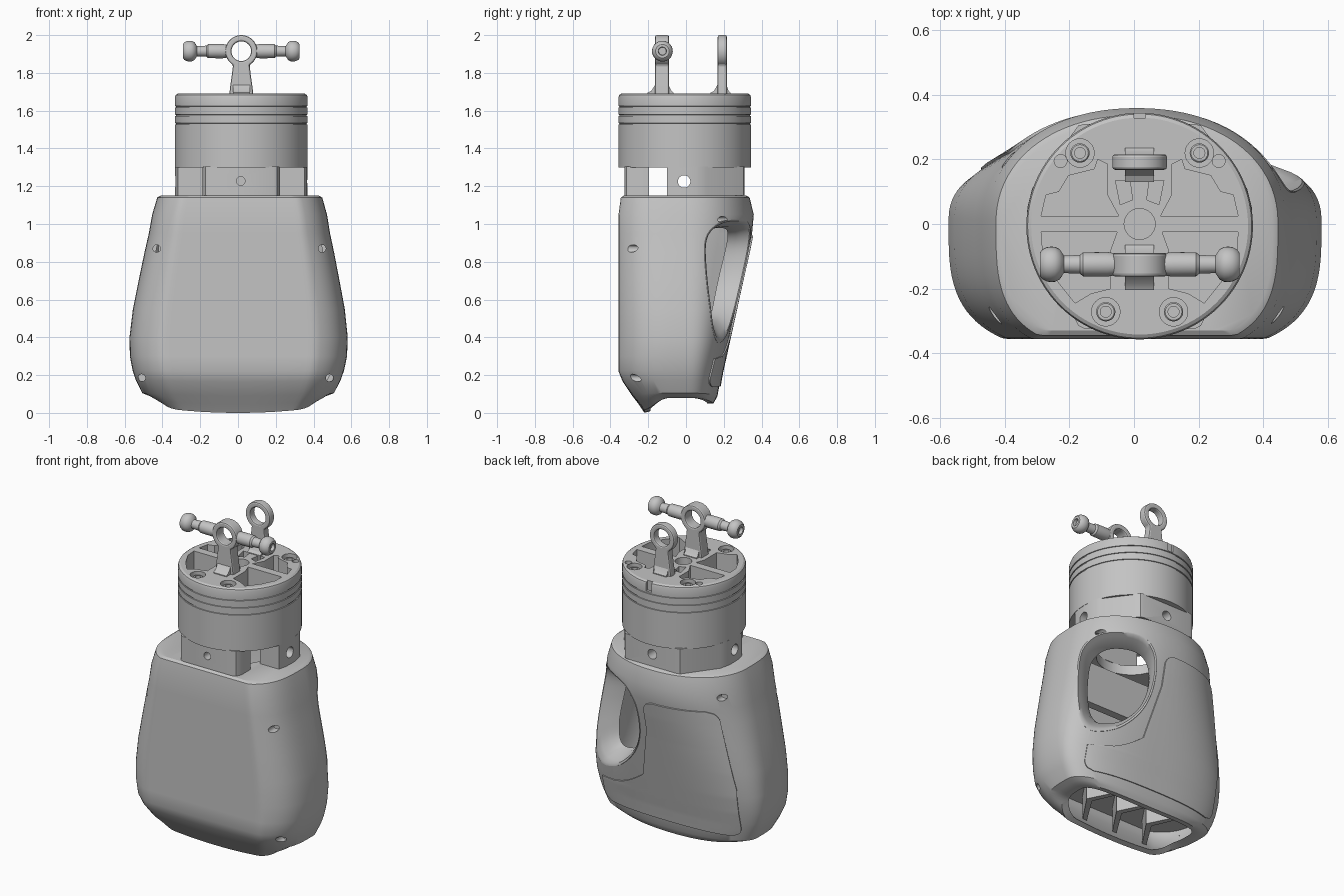
import bpy, bmesh, math
from mathutils import Vector
from mathutils.bvhtree import BVHTree

if "Cube" in bpy.data.objects:
    bpy.data.objects.remove(bpy.data.objects["Cube"])

CX, CY = 0.0175, -0.0065          # wrist axis
grey = bpy.data.materials.new("body_grey")
grey.diffuse_color = (0.55, 0.55, 0.55, 1)
grey.use_nodes = True
grey.node_tree.nodes["Principled BSDF"].inputs["Base Color"].default_value = grey.diffuse_color


def loft(name, rings, caps=True, closed=False, angle=32):
    """Skin a list of equal-length point loops."""
    bm = bmesh.new()
    rows = [[bm.verts.new(p) for p in r] for r in rings]
    n = len(rows[0])
    pairs = list(zip(rows, rows[1:])) + ([(rows[-1], rows[0])] if closed else [])
    for a, b in pairs:
        for i in range(n):
            j = (i + 1) % n
            bm.faces.new((a[i], a[j], b[j], b[i]))
    if caps and not closed:
        bm.faces.new(rows[0])
        bm.faces.new(rows[-1])
    bmesh.ops.recalc_face_normals(bm, faces=bm.faces)
    return finish(name, bm, angle)


def finish(name, bm, angle=32):
    me = bpy.data.meshes.new(name)
    bm.to_mesh(me)
    bm.free()
    me.materials.append(grey)
    ob = bpy.data.objects.new(name, me)
    bpy.context.collection.objects.link(ob)
    shade(ob, angle)
    return ob


def shade(ob, angle=32):
    bpy.ops.object.select_all(action='DESELECT')
    ob.select_set(True)
    bpy.context.view_layer.objects.active = ob
    bpy.ops.object.shade_smooth_by_angle(angle=math.radians(angle))


def modify(ob, kind, **kw):
    m = ob.modifiers.new(kind.lower(), kind)
    for k, v in kw.items():
        setattr(m, k, v)
    bpy.context.view_layer.objects.active = ob
    bpy.ops.object.modifier_apply(modifier=m.name)
    shade(ob)


def cut(ob, *cutters):
    for c in cutters:
        modify(ob, 'BOOLEAN', object=c, operation='DIFFERENCE', solver='EXACT')
        bpy.data.objects.remove(c)


def lathe(name, profile, center, axis='Z', n=32, closed=False):
    """Spin (radius, position) pairs round an axis through center."""
    rings = []
    for r, h in profile:
        ring = []
        for i in range(n):
            a = 2 * math.pi * i / n
            u, v = r * math.cos(a), r * math.sin(a)
            p = {'X': (h, u, v), 'Y': (u, h, v), 'Z': (u, v, h)}[axis]
            ring.append(Vector(center) + Vector(p))
        rings.append(ring)
    return loft(name, rings, closed=closed)


def rod(name, r, a, b, center, axis='Z', n=32):
    return lathe(name, [(r, a), (r, b)], center, axis, n)


def prism_z(name, pts, z0, z1):
    return loft(name, [[(x, y, z) for x, y in pts] for z in (z0, z1)])


def box(name, x0, x1, y0, y1, z0, z1):
    return prism_z(name, [(x0, y0), (x1, y0), (x1, y1), (x0, y1)], z0, z1)


# ---- palm shell: cross-sections (z, half width, front, back, side lift)
SECT = [(1.15, .42, -.33, .32, 0), (1.14, .437, -.345, .337, 0), (1.05, .463, -.357, .359, 0),
        (.95, .48, -.357, .35, 0), (.85, .502, -.357, .33, 0), (.7, .532, -.357, .296, 0),
        (.55, .561, -.357, .263, 0), (.4, .578, -.357, .23, 0), (.3, .575, -.357, .208, 0),
        (.22, .56, -.357, .19, .005), (.165, .543, -.335, .18, .01),
        (.09, .508, -.285, .167, .015), (.045, .475, -.25, .155, .025), (0, .435, -.22, .145, .03)]


def section(s, t=0.0, n=96):
    z, w, yf, yb, lift = s
    w, yf, yb = w - t, yf + t, yb - t
    eb = 2.65 - .5 * min(max((z - .4) / .5, 0), 1)   # back gets rounder upwards
    out = []
    for i in range(n):
        a = 2 * math.pi * (i + .5) / n
        c, sn = math.cos(a), math.sin(a)
        e = eb if sn > 0 else 3.2
        x = w * math.copysign(abs(c) ** (2 / e), c)
        y = abs(sn) ** (2 / e)
        y = yb * y if sn > 0 else max(yf, yf * y * 1.127)
        zz = z + lift * (x / w) ** 2
        if z < .05:                    # arched lower rim
            k = min(max((y + .22) / .12, 0), 1)
            zz += (.05 if z == 0 else .022) * k * k * (3 - 2 * k)
        out.append((x + .008 * z, y, zz))
    return out


inner = [section(s, .032) for s in reversed(SECT[2:])]
inner.append(section((1.09, .45, -.34, .33, 0), .035))
shell = loft("palm_shell", [section(s) for s in SECT] + inner, angle=32)
bm = bmesh.new()
bm.from_mesh(shell.data)
tree = BVHTree.FromBMesh(bm)
bm.free()


def project(p, d):
    hit = tree.ray_cast(Vector(p), Vector(d))[0]
    return hit if hit else Vector(p)


# ---- thumb opening in the back right corner, with a funnel-shaped rim
D = Vector((1, 1, 0)).normalized()
U = Vector((-1, 1, 0)).normalized()
KEYS = [(-.06, 1.02), (.09, 1.0), (.15, .9), (.13, .72), (.06, .56), (-.06, .43),
        (-.19, .38), (-.255, .43), (-.28, .56), (-.283, .75), (-.26, .92), (-.18, 1.0)]
outline = []
for i in range(len(KEYS)):            # smooth closed curve through the key points
    p0, p1, p2, p3 = [Vector(KEYS[(i + k) % len(KEYS)]) for k in (-1, 0, 1, 2)]
    for s in range(5):
        t = s / 5
        outline.append(.5 * (2 * p1 + (p2 - p0) * t + (2 * p0 - 5 * p1 + 4 * p2 - p3) * t * t
                             + (3 * p1 - p0 - 3 * p2 + p3) * t ** 3))
mid = Vector((-.07, .84))


def opening(scale, depth):
    ring = []
    for p in outline:
        q = mid + (p - mid) * scale
        base = U * p.x + Vector((0, 0, p.y))
        h = project(base + D * 2, -D).dot(D) - depth
        ring.append(U * q.x + Vector((0, 0, q.y)) + D * h)
    return ring


rim = [opening(1.02, -.002), opening(.98, .0), opening(.92, .025), opening(.82, .07),
       opening(.77, .12), opening(.84, .12), opening(1.01, .04)]
loft("thumb_rim", rim, closed=True, angle=45)
cutter = loft("thumb_cutter", [[U * p.x + Vector((0, 0, p.y)) + D * h for p in outline] for h in (.1, .8)])

# ---- back cover plate, laid on the shell
rows = []
for i in range(61):
    z = .14 + .8 * i / 60
    e = max(0, .06 - (z - .14), z - .88) / .06
    inset = .06 * (1 - math.sqrt(max(0, 1 - min(e, 1) ** 2)))
    k = min(max((z - .29) / .13, 0), 1)
    k = k ** .4
    right = .47 * (1 - k) + (.055 + .09 * (z < .75) * (.75 - z) / .4) * k
    left = -.47 + .09 * max(0, z - .45) / .48
    rows.append([project((left + inset + (right - left - 2 * inset) * j / 40, 2, z), (0, -1, 0)) for j in range(41)])
bm = bmesh.new()
vs = [[bm.verts.new(p) for p in r] for r in rows]
for a, b in zip(vs, vs[1:]):
    for j in range(40):
        bm.faces.new((a[j + 1], a[j], b[j], b[j + 1]))
panel = finish("back_cover", bm)
modify(panel, 'SOLIDIFY', thickness=.016, offset=0)

# ---- shell openings and screw recesses
cut(shell, cutter, rod("top_cutter", .2, 1.0, 1.25, (CX, 0, 0)))
for x, y, z in ((-.43, -.225, .87), (.445, -.225, .87), (-.51, -.2, .185), (.485, -.23, .185)):
    cut(shell, rod("screw_cutter", .02, -.3, .012, (x, y, z), 'Y', 16))
for x in (-.39, .41):
    cut(shell, rod("screw_cutter", .02, -.01, .3, (x, .14, 1.02), 'Y', 16))

# ---- inner frame and finger pockets in the underside
box("inner_frame", -.42, .42, -.1, -.05, .72, .98)
floor = section((.25, .56, -.355, .196, 0), .02)
loft("pocket_floor", [[(x, y, z) for x, y, _ in floor] for z in (.24, .27)])
for i, x in enumerate((-.24, -.02, .2)):
    pts = [(x - .06, -.25), (x + .06, -.06), (x - .03, .14), (x, .14), (x + .1, -.06), (x - .03, -.25)]
    prism_z("finger_divider_%d" % i, pts, .085, .25)

# ---- collar between palm and wrist: faceted C-shaped ring and a front block
half = [(.335, -.1), (.347, -.05), (.35, 0), (.348, .05), (.333, .11), (.19, .305), (.17, .31)]
ring = [(CX + x, y) for x, y in half] + [(CX - x, y) for x, y in reversed(half)]
ring += [(CX + x, y) for x, y in ((-.205, -.1), (-.205, .1), (-.12, .19), (.12, .19), (.205, .1), (.205, -.1))]
collar = prism_z("collar", ring, 1.15, 1.305)
cut(collar, rod("hole", .033, -.6, .6, (CX, -.01, 1.225), 'X'), rod("hole", .03, .1, .6, (CX, 0, 1.225), 'Y'))
front = prism_z("collar_front", [(CX - .205, -.195), (CX - .205, -.285), (CX - .19, -.315), (CX - .17, -.325),
                                 (CX + .17, -.325), (CX + .19, -.315), (CX + .205, -.285), (CX + .205, -.195)],
                1.15, 1.305)
cut(front, rod("hole", .023, -.4, -.24, (CX - .003, 0, 1.228), 'Y'))

# ---- wrist drum with three fine grooves and a pocketed top
prof = [(.351, 1.30)]
for z in (1.53, 1.575, 1.62):
    prof += [(.351, z - .004), (.346, z - .003), (.346, z + .003), (.351, z + .004)]
prof += [(.351, 1.672), (.347, 1.683), (.336, 1.69)]
drum = lathe("wrist_drum", prof, (CX, CY, 0), n=96)
upper = [(.065, .025), (.305, .025), (.29, .09), (.25, .1), (.22, .15), (.14, .17), (.13, .2), (.1, .185), (.1, .09)]
lower = [(.07, -.025), (.305, -.025), (.3, -.09), (.26, -.17), (.2, -.245), (.15, -.215), (.09, -.2), (.09, -.08)]
slot = [(.022, .075), (.06, .06), (.075, .135), (.03, .135)]
for s in (-1, 1):
    for pts in (upper, lower, slot):
        cut(drum, prism_z("pocket", [(CX + s * x, y) for x, y in pts], 1.56, 1.8))
    for x, y in ((.185, .22), (.105, -.272)):
        cut(drum, rod("bore", .044, 1.65, 1.8, (CX + s * x, y, 0)))
        lathe("drum_screw", [(.03, 1.64), (.03, 1.672), (.026, 1.676), (.017, 1.676), (.017, 1.655)],
              (CX + s * x, y, 0), n=20)
    cut(drum, rod("pin_hole", .02, 1.64, 1.8, (CX + s * .245, .195, 0), n=16))
cut(drum, rod("center_bore", .048, 1.5, 1.8, (CX, 0, 0)), box("notch", CX - .018, CX + .018, .328, .4, 1.63, 1.8))


# ---- two eye lugs on top
def lug(name, y0, y1, foot):
    zc, r = 1.915, .085
    pts = [(-.065, 1.66), (.065, 1.66), (.06, 1.72), (.05, 1.79)]
    pts += [(r * math.cos(a), zc + r * math.sin(a)) for a in
            [math.radians(-59 + 298 * i / 32) for i in range(33)]] + [(-.05, 1.79), (-.06, 1.72)]
    ob = loft(name, [[(CX + x, y, z) for x, z in pts] for y in (y0, y1)])
    cut(ob, rod("eye", .052, -.5, .5, (CX, 0, zc), 'Y'))
    modify(ob, 'BEVEL', width=.009, segments=2, limit_method='ANGLE', angle_limit=math.radians(50))
    # flared foot
    a, b, c = foot
    prof = [(a, 1.66), (b, 1.66), (b, 1.695), ((b + y1) / 2, 1.705), (y1 - .01, c), (y0 + .01, c),
            ((a + y0) / 2, 1.705), (a, 1.695)]
    loft(name + "_foot", [[(CX + x, y, z) for y, z in prof] for x in (-.045, .045)])


lug("front_lug", -.163, -.09, (-.205, -.065, 1.75))
lug("back_lug", .168, .216, (.13, .235, 1.76))

# ---- cross arms with ball ends, mirrored either side of the front lug
for s, side in ((-1, "left"), (1, "right")):
    prof = [(.034, .075), (.038, .1), (.037, .175), (.029, .185), (.027, .235), (.035, .24), (.047, .248),
            (.054, .262), (.055, .275), (.053, .288), (.046, .302), (.036, .309), (.022, .309), (.02, .29)]
    lathe("arm_" + side, [(r, s * h) for r, h in prof], (CX, -.125, 1.915), 'X', 28)
